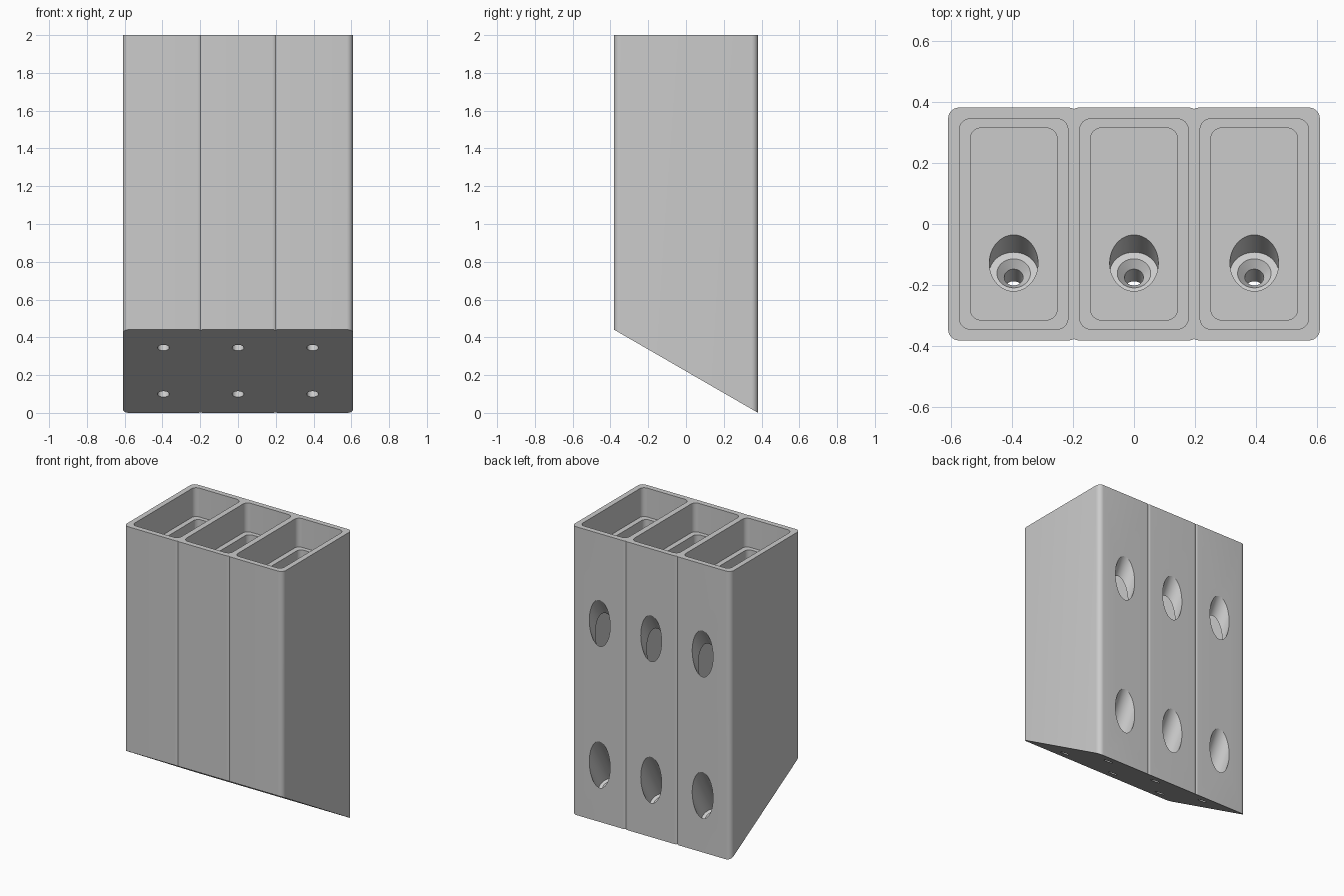
import bpy, bmesh, math
from mathutils import Vector, Matrix

cube = bpy.data.objects.get("Cube")
if cube:
    bpy.data.objects.remove(cube)

PITCH, HALF_W, HALF_D, TOP = 0.395, 0.215, 0.382, 2.0
TILT = math.radians(30)
SLOPE = math.tan(TILT)

grey = bpy.data.materials.new("plain grey")
grey.use_nodes = True
grey.diffuse_color = (0.6, 0.6, 0.6, 1)
grey.node_tree.nodes["Principled BSDF"].inputs["Base Color"].default_value = (0.6, 0.6, 0.6, 1)


def arc(cx, cy, r, start, end, steps=8):
    angles = [math.radians(start + (end - start) * i / steps) for i in range(steps + 1)]
    return [(cx + r * math.cos(a), cy + r * math.sin(a)) for a in angles]


def rounded_rect(cx, hw, hd, r):
    x, y = hw - r, hd - r
    return (arc(cx + x, y, r, 0, 90) + arc(cx - x, y, r, 90, 180)
            + arc(cx - x, -y, r, 180, 270) + arc(cx + x, -y, r, 270, 360))


def make_object(name, bm):
    bmesh.ops.recalc_face_normals(bm, faces=bm.faces)
    mesh = bpy.data.meshes.new(name)
    bm.to_mesh(mesh)
    bm.free()
    mesh.materials.append(grey)
    obj = bpy.data.objects.new(name, mesh)
    bpy.context.collection.objects.link(obj)
    return obj


def prism(outline, z0, z1):
    bm = bmesh.new()
    face = bm.faces.new([bm.verts.new((x, y, z0)) for x, y in outline])
    moved = bmesh.ops.extrude_face_region(bm, geom=[face])["geom"]
    bmesh.ops.translate(bm, vec=(0, 0, z1 - z0),
                        verts=[v for v in moved if isinstance(v, bmesh.types.BMVert)])
    return bm


def body_outline(r=0.035):
    # three rounded cells side by side, meeting in shallow grooves
    x, y = HALF_W - r, HALF_D - r
    back = []
    for i in (1, 0, -1):
        cx = i * PITCH
        back += arc(cx + x, y, r, 0 if i == 1 else 60, 90)
        back += arc(cx - x, y, r, 90, 180 if i == -1 else 120)
    return back + [(-px, -py) for px, py in back]


def screw_cutter(x, y):
    # stepped bore: shank, countersink, then wide driver channel
    profile = [(0.031, -0.1), (0.031, 0.08), (0.055, 0.106), (0.08, 0.106), (0.08, 1.4)]
    bm = bmesh.new()
    sides = 48
    rings = []
    for r, d in profile:
        rings.append([bm.verts.new((px, py, d)) for px, py in arc(0, 0, r, 0, 360, sides)[:-1]])
    for a, b in zip(rings, rings[1:]):
        for i in range(sides):
            j = (i + 1) % sides
            bm.faces.new((a[i], a[j], b[j], b[i]))
    bm.faces.new(rings[0])
    bm.faces.new(rings[-1])
    place = Matrix.Translation((x, y, (HALF_D - y) * SLOPE)) @ Matrix.Rotation(-TILT, 4, "X")
    bmesh.ops.transform(bm, matrix=place, verts=bm.verts)
    return bm


# body with sloping underside
bm = prism(body_outline(), -0.2, TOP)
cut = bmesh.ops.bisect_plane(bm, geom=bm.verts[:] + bm.edges[:] + bm.faces[:],
                             plane_co=(0, HALF_D, 0),
                             plane_no=Vector((0, -math.sin(TILT), -math.cos(TILT))),
                             clear_outer=True)
bmesh.ops.contextual_create(bm, geom=[e for e in bm.edges if e.is_boundary])
body = make_object("three_cell_holder", bm)

# pockets with a ledge, and two angled screw bores in each cell
cutters = []
for i in (-1, 0, 1):
    cx = i * PITCH
    cutters.append(make_object("rim_pocket", prism(rounded_rect(cx, 0.178, 0.345, 0.035), 1.8, 2.2)))
    cutters.append(make_object("deep_pocket", prism(rounded_rect(cx, 0.1425, 0.315, 0.035), 0.495, 2.1)))
    for y in (-0.215, 0.21):
        cutters.append(make_object("screw_bore", screw_cutter(cx, y)))

for cutter in cutters:
    cutter.hide_render = True
    mod = body.modifiers.new(cutter.name, "BOOLEAN")
    mod.operation = "DIFFERENCE"
    mod.solver = "EXACT"
    mod.object = cutter

# bake the cuts, then drop the cutters
bpy.context.view_layer.update()
result = bpy.data.meshes.new_from_object(body.evaluated_get(bpy.context.evaluated_depsgraph_get()))
body.modifiers.clear()
body.data = result
for cutter in cutters:
    bpy.data.objects.remove(cutter)

bpy.ops.object.select_all(action="DESELECT")
body.select_set(True)
bpy.context.view_layer.objects.active = body
bpy.ops.object.shade_smooth_by_angle(angle=math.radians(30))
